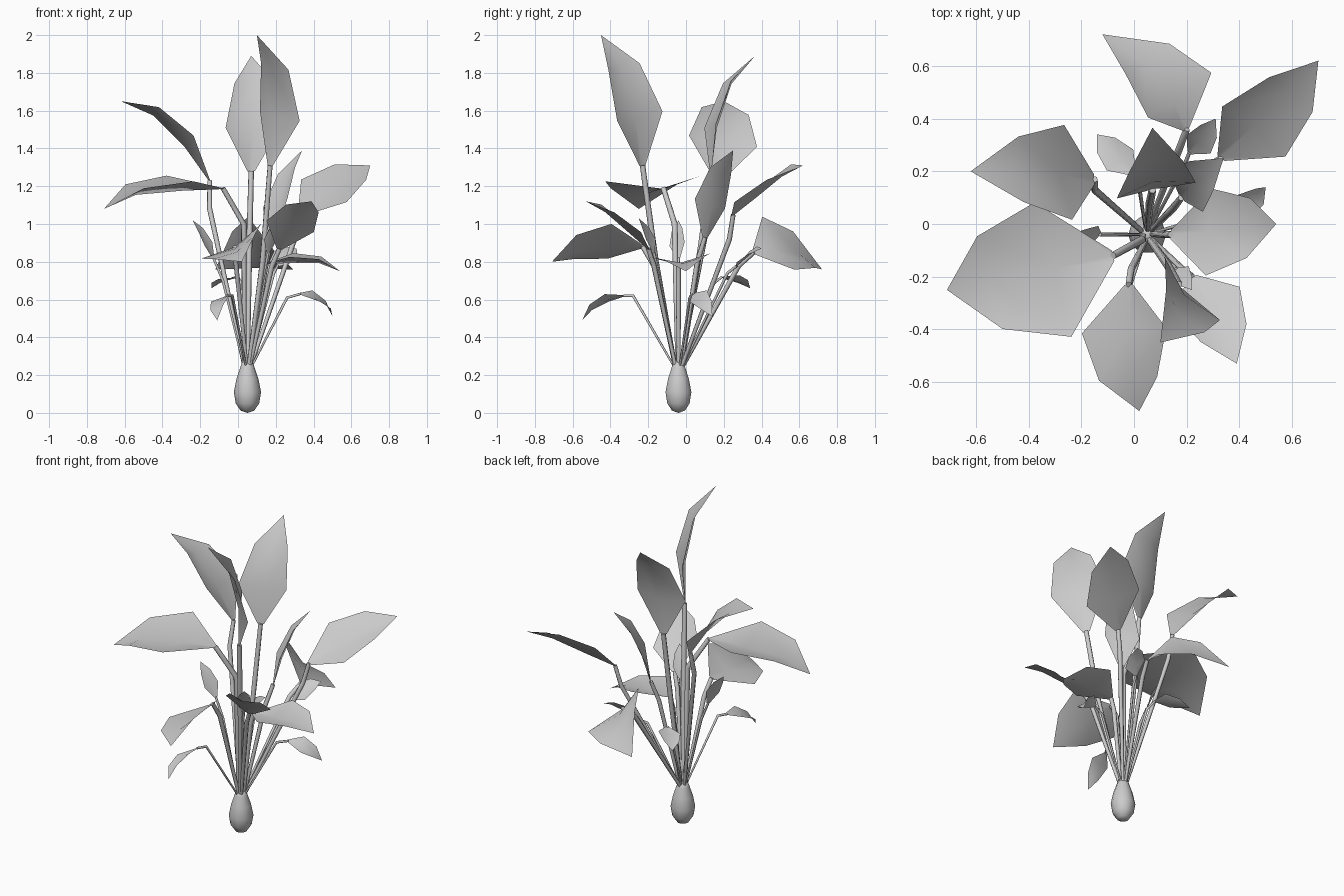
import bpy
import bmesh
import math
from mathutils import Vector

cube = bpy.data.objects.get("Cube")
if cube:
    bpy.data.objects.remove(cube, do_unlink=True)

# One plain clay colour for the whole plant
clay = bpy.data.materials.new("pale_grey")
clay.use_nodes = True
GREY = (0.6, 0.6, 0.6, 1)
clay.diffuse_color = GREY
clay.node_tree.nodes["Principled BSDF"].inputs["Base Color"].default_value = GREY

ROOT = Vector((0.05, -0.04, 0))
UP = Vector((0, 0, 1))


def finish(name, bm):
    mesh = bpy.data.meshes.new(name)
    for face in bm.faces:
        face.smooth = True
    bm.to_mesh(mesh)
    bm.free()
    mesh.materials.append(clay)
    obj = bpy.data.objects.new(name, mesh)
    bpy.context.collection.objects.link(obj)


def make_bulb():
    """Pear-shaped bulb, lathed around the root axis."""
    profile = [(0, 0), (0.036, 0.012), (0.062, 0.05), (0.072, 0.11),
               (0.058, 0.18), (0.038, 0.24), (0.026, 0.275), (0, 0.275)]
    bm = bmesh.new()
    verts = [bm.verts.new(ROOT + Vector((r, 0, z))) for r, z in profile]
    edges = [bm.edges.new(pair) for pair in zip(verts, verts[1:])]
    bmesh.ops.spin(bm, geom=verts + edges, cent=ROOT, axis=UP,
                   angle=math.tau, steps=10)
    bmesh.ops.remove_doubles(bm, verts=bm.verts, dist=0.001)
    bmesh.ops.recalc_face_normals(bm, faces=bm.faces)
    finish("bulb", bm)


def make_stalk(name, points, radius):
    """Thin bent stalk, slimmest where it leaves the bulb."""
    curve = bpy.data.curves.new(name, "CURVE")
    curve.dimensions = "3D"
    curve.bevel_depth = radius
    curve.bevel_resolution = 1
    curve.use_fill_caps = True
    spline = curve.splines.new("POLY")
    spline.points.add(len(points) - 1)
    for point, co, scale in zip(spline.points, points, (0.7, 1, 0.9)):
        point.co = (*co, 1)
        point.radius = scale
    spline.use_smooth = True
    curve.materials.append(clay)
    bpy.context.collection.objects.link(bpy.data.objects.new(name, curve))


def make_leaf(name, bend, base, tip, side, arch, radius=0.014, low=0.34):
    """Stalk plus a blade folded along its midrib and arched off its chord."""
    bend, base, tip, side = map(Vector, (bend, base, tip, side))
    outward = (base + tip) / 2 - ROOT
    outward.z = 0
    outward.normalize()
    normal = side.cross(tip - base).normalized()
    if normal.dot(UP - outward * 0.5) < 0:
        normal.negate()
        side.negate()
    bm = bmesh.new()
    neck = 1.3 * radius / side.length
    rows = []
    for along, width, lift in ((0, neck, 0), (low, 1, arch),
                               (low + 0.38, 0.69, arch)):
        centre = base.lerp(tip, along) + normal * lift
        fold = normal * side.length * width * 0.25
        rows.append([bm.verts.new(p) for p in (
            centre - side * width, centre - fold, centre + side * width)])
    end = bm.verts.new(tip)
    for i in (0, 1):
        for near, far in zip(rows, rows[1:]):
            bm.faces.new((near[i], near[i + 1], far[i + 1], far[i]))
        bm.faces.new((rows[-1][i], rows[-1][i + 1], end))
    finish(name + "_blade", bm)
    start = ROOT + outward * 0.015 + UP * 0.23
    make_stalk(name + "_stalk", [start, bend, base], radius)


make_bulb()

# Tall upright leaves
make_leaf("tall_front_leaf", (0.13, -0.16, 0.8), (0.17, -0.23, 1.31),
          (0.1, -0.45, 2), (0.105, -0.12, -0.025), 0.1, 0.016)
make_leaf("tall_back_leaf", (0.06, 0.08, 0.9), (0.07, 0.13, 1.28),
          (0.07, 0.365, 1.89), (0.15, 0.03, 0.01), 0.09, 0.016)
make_leaf("tall_right_leaf", (-0.15, 0.13, 1.08), (-0.15, 0.17, 1.23),
          (-0.62, 0.2, 1.65), (0.015, -0.18, 0.03), 0.09)
make_leaf("inner_left_leaf", (0.15, 0.06, 0.8), (0.18, 0.1, 0.93),
          (0.34, 0.25, 1.39), (0.065, -0.08, 0.025), 0.05)

# Broad spreading leaves
make_leaf("broad_right_leaf", (0.03, -0.06, 1), (-0.08, -0.12, 1.19),
          (-0.71, -0.25, 1.08), (-0.07, 0.255, 0.015), 0.09, 0.016)
make_leaf("broad_front_leaf", (-0.01, -0.17, 0.78), (-0.02, -0.23, 0.88),
          (0.02, -0.71, 0.8), (0.16, 0.01, 0.092), 0.065)
make_leaf("front_left_leaf", (0.18, -0.17, 0.78), (0.22, -0.2, 0.87),
          (0.39, -0.53, 1.12), (0.125, 0.05, -0.03), 0.04)
make_leaf("broad_left_leaf", (0.12, -0.04, 0.72), (0.14, -0.04, 0.79),
          (0.54, 0, 0.75), (0.01, 0.165, 0.01), 0.06)
make_leaf("broad_back_leaf", (0.17, 0.28, 0.78), (0.2, 0.36, 0.85),
          (-0.12, 0.72, 0.76), (0.12, 0.085, -0.14), 0.095, low=0.21)
make_leaf("back_left_leaf", (0.3, 0.23, 0.92), (0.33, 0.25, 1.05),
          (0.7, 0.62, 1.31), (0.12, -0.095, -0.06), 0.045)

# Small young leaves
make_leaf("small_back_leaf", (0.02, 0.14, 0.68), (0, 0.19, 0.72),
          (-0.14, 0.34, 0.66), (0.05, 0.04, 0.01), 0.02, 0.008)
make_leaf("small_back_left_leaf", (0.19, 0.22, 0.74), (0.21, 0.27, 0.78),
          (0.31, 0.4, 0.87), (0.045, -0.035, -0.03), 0.02, 0.008)
make_leaf("small_left_leaf", (0.26, 0.02, 0.61), (0.33, 0.04, 0.63),
          (0.5, 0.14, 0.51), (0.02, -0.045, -0.03), 0.04, 0.008)
make_leaf("small_right_leaf", (-0.08, -0.04, 0.7), (-0.13, -0.04, 0.82),
          (-0.24, -0.04, 1.02), (0.02, 0.04, 0.01), 0.015, 0.008)
make_leaf("small_front_leaf", (-0.03, -0.28, 0.62), (-0.06, -0.33, 0.62),
          (-0.11, -0.55, 0.49), (0.05, -0.01, 0.02), 0.04, 0.008)
make_leaf("small_front_left_leaf", (0.13, -0.14, 0.7), (0.16, -0.17, 0.85),
          (0.22, -0.25, 1.03), (0.035, 0.025, 0), 0.015, 0.008)
